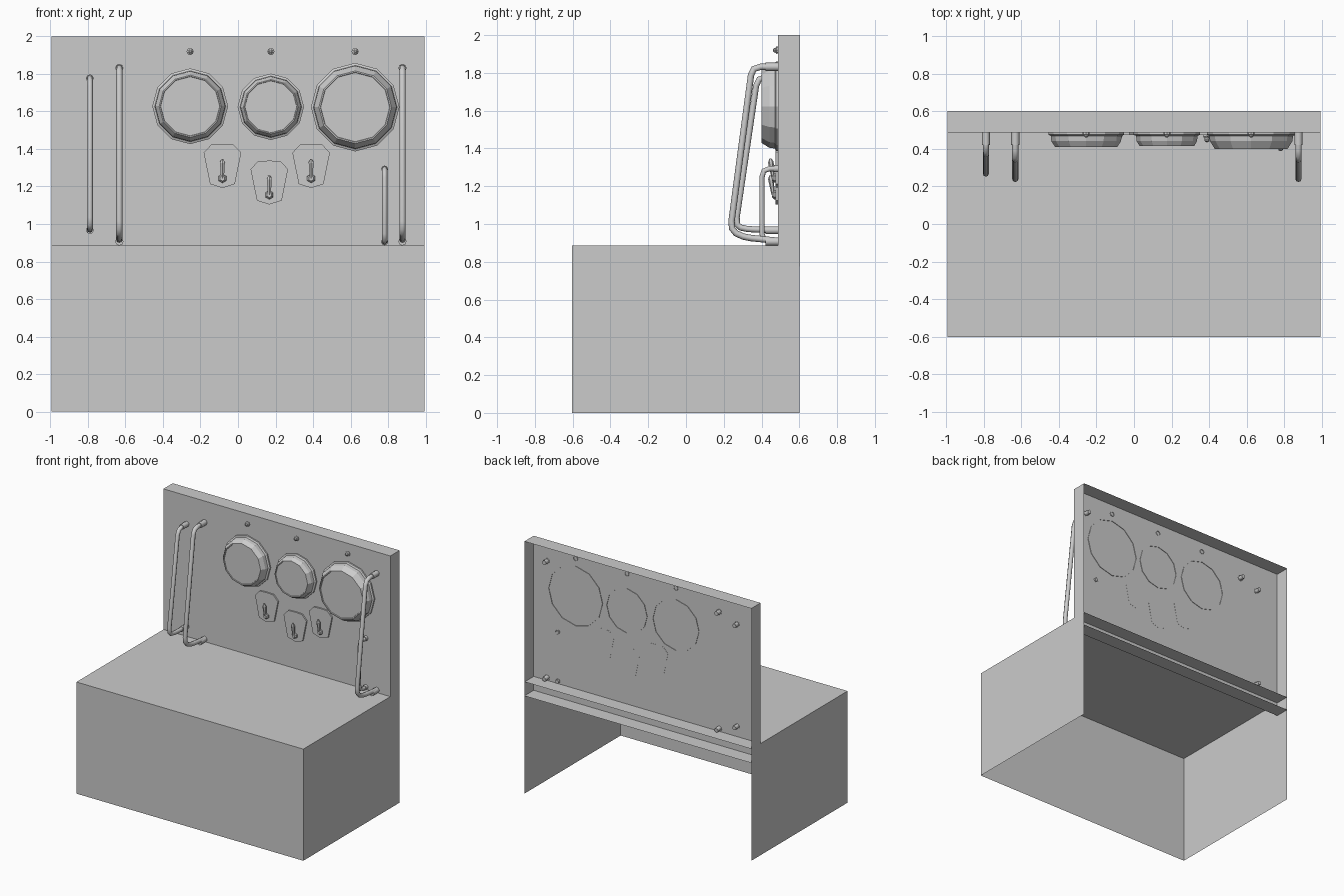
import bpy, bmesh
from math import sin, cos, pi, radians
from mathutils import Vector

if "Cube" in bpy.data.objects:
    bpy.data.objects.remove(bpy.data.objects["Cube"])

PANEL_Y = 0.487   # front sheet of the upright panel


def finish(name, bm, smooth=False, recalc=True):
    if recalc:
        bmesh.ops.recalc_face_normals(bm, faces=bm.faces)
    me = bpy.data.meshes.new(name)
    bm.to_mesh(me)
    bm.free()
    ob = bpy.data.objects.new(name, me)
    bpy.context.collection.objects.link(ob)
    if smooth:
        shade(ob)
    return ob


def shade(ob):
    bpy.ops.object.select_all(action='DESELECT')
    bpy.context.view_layer.objects.active = ob
    ob.select_set(True)
    bpy.ops.object.shade_smooth_by_angle(angle=radians(50))


def open_box(name, lo, hi, keep_bottom):
    """Sheet box without a back, optionally without a bottom."""
    bm = bmesh.new()
    bmesh.ops.create_cube(bm, size=1)
    for v in bm.verts:
        v.co = [lo[i] if v.co[i] < 0 else hi[i] for i in range(3)]
    bm.normal_update()
    drop = [f for f in bm.faces
            if f.normal.y > 0.5 or (f.normal.z < -0.5 and not keep_bottom)]
    bmesh.ops.delete(bm, geom=drop, context='FACES')
    return finish(name, bm, recalc=False)


def lathe(name, x, z, profile, sides, smooth=False):
    """Spin (radius, y) points round an axis along y; cap the front."""
    bm = bmesh.new()
    rings = [[bm.verts.new((x + r * sin(2 * pi * i / sides), y,
                            z + r * cos(2 * pi * i / sides)))
              for i in range(sides)] for r, y in profile]
    for a, b in zip(rings, rings[1:]):
        for i in range(sides):
            j = (i + 1) % sides
            bm.faces.new((a[i], a[j], b[j], b[i]))
    bm.faces.new(rings[-1])
    bm.normal_update()
    if bm.faces[:][-1].normal.y > 0:
        bmesh.ops.reverse_faces(bm, faces=bm.faces)
    return finish(name, bm, smooth, recalc=False)


def rod(name, x, path, radius=0.016, bend=0.045):
    """Bent tube through (y, z) points with rounded corners."""
    p = [Vector((x, y, z)) for y, z in path]
    pts = [p[0]]
    for a, b, c in zip(p, p[1:], p[2:]):
        s = b + (a - b).normalized() * min(bend, (a - b).length * .45)
        e = b + (c - b).normalized() * min(bend, (c - b).length * .45)
        pts += [s, s * .25 + b * .5 + e * .25, e]
    pts.append(p[-1])
    cu = bpy.data.curves.new(name, 'CURVE')
    cu.dimensions = '3D'
    cu.bevel_depth = radius
    cu.bevel_resolution = 2
    cu.use_fill_caps = True
    sp = cu.splines.new('POLY')
    sp.points.add(len(pts) - 1)
    for q, v in zip(sp.points, pts):
        q.co = (*v, 1)
    ob = bpy.data.objects.new(name, cu)
    bpy.context.collection.objects.link(ob)
    bpy.ops.object.select_all(action='DESELECT')
    bpy.context.view_layer.objects.active = ob
    ob.select_set(True)
    bpy.ops.object.convert(target='MESH')
    shade(bpy.context.object)


# Cabinet and upright panel, both open at the back
open_box("cabinet", (-0.995, -0.603, 0), (0.995, 0.6, 0.885), False)
open_box("panel", (-0.995, PANEL_Y, 0.775), (0.995, 0.603, 2.0), True)

# Round gauges: flange, straight wall, chamfered bezel, flat face
for n, (x, z, r, front) in enumerate([(-0.255, 1.628, 0.202, 0.411),
                                      (0.175, 1.625, 0.177, 0.415),
                                      (0.625, 1.623, 0.236, 0.400)]):
    lathe(f"gauge_{n + 1}", x, z,
          [(r, PANEL_Y + 0.004), (r, 0.476), (r - 0.013, 0.470),
           (r - 0.016, 0.442), (r * 0.82, front), (r * 0.79, front),
           (r * 0.78, front + 0.006)], 12)
    # Indicator stud above each gauge
    lathe(f"stud_{n + 1}", x, 1.92,
          [(0.018, PANEL_Y + 0.005), (0.019, 0.478), (0.012, 0.474),
           (0.011, 0.466), (0.005, 0.461)], 8)

# Shield-shaped switch plates with toggle levers
half = [(0.06, 0.105), (0.1, 0.062), (0.066, -0.105)]
for n, (x, z) in enumerate([(-0.083, 1.318), (0.167, 1.23), (0.39, 1.318)]):
    outline = [(0, 0.108)] + half + [(0, -0.126)] + [(-a, b) for a, b in half[::-1]]
    bm = bmesh.new()
    f = bm.faces.new([bm.verts.new((x + a, PANEL_Y + 0.001, z + b)) for a, b in outline])
    ext = bmesh.ops.extrude_face_region(bm, geom=[f])
    for v in ext['geom']:
        if isinstance(v, bmesh.types.BMVert):
            v.co.y -= 0.013
    finish(f"switch_plate_{n + 1}", bm)
    lathe(f"switch_base_{n + 1}", x, z - 0.075,
          [(0.024, 0.475), (0.024, 0.466), (0.014, 0.455)], 6)
    # Lever leans up and out from its base
    a, b = Vector((x, 0.462, z - 0.075)), Vector((x, 0.449, z + 0.01))
    bm = bmesh.new()
    bmesh.ops.create_cone(bm, cap_ends=True, segments=6, radius1=0.009,
                          radius2=0.015, depth=(b - a).length)
    rot = (b - a).to_track_quat('Z', 'Y')
    for v in bm.verts:
        v.co = rot @ v.co + (a + b) / 2
    top = [f for f in bm.faces if len(f.verts) == 6 and f.calc_center_median().z > z - 0.03]
    ext = bmesh.ops.extrude_face_region(bm, geom=top)
    bmesh.ops.delete(bm, geom=top, context='FACES')
    tip = [v for v in ext['geom'] if isinstance(v, bmesh.types.BMVert)]
    c = sum((v.co for v in tip), Vector()) / 6
    for v in tip:
        v.co = c + (v.co - c) * 0.4 + Vector((0, -0.002, 0.018))
    finish(f"switch_lever_{n + 1}", bm)

# Bent pull rods with collars at the panel
BACK = 0.525
tall = [(BACK, 1.832), (0.35, 1.832), (0.235, 0.97), (0.30, 0.93), (BACK, 0.907)]
left = [(BACK, 1.777), (0.378, 1.777), (0.262, 0.99), (0.32, 0.972), (BACK, 0.967)]
short = [(0.495, 1.293), (0.402, 1.293), (0.402, 0.905), (0.50, 0.905)]
for name, x, path, rad in [("left_rod", -0.79, left, 0.016),
                           ("inner_left_rod", -0.633, tall, 0.017),
                           ("right_rod", 0.877, tall, 0.017),
                           ("short_rod", 0.782, short, 0.014)]:
    rod(name, x, path, rad)
    for tag, (y, z) in (("top", path[0]), ("bottom", path[-1])):
        front = 0.465 if name == "short_rod" else 0.42
        lathe(f"{name}_{tag}_collar", x, z,
              [(rad + 0.005, PANEL_Y + 0.003), (rad + 0.005, front), (rad - 0.001, front)],
              8, True)
